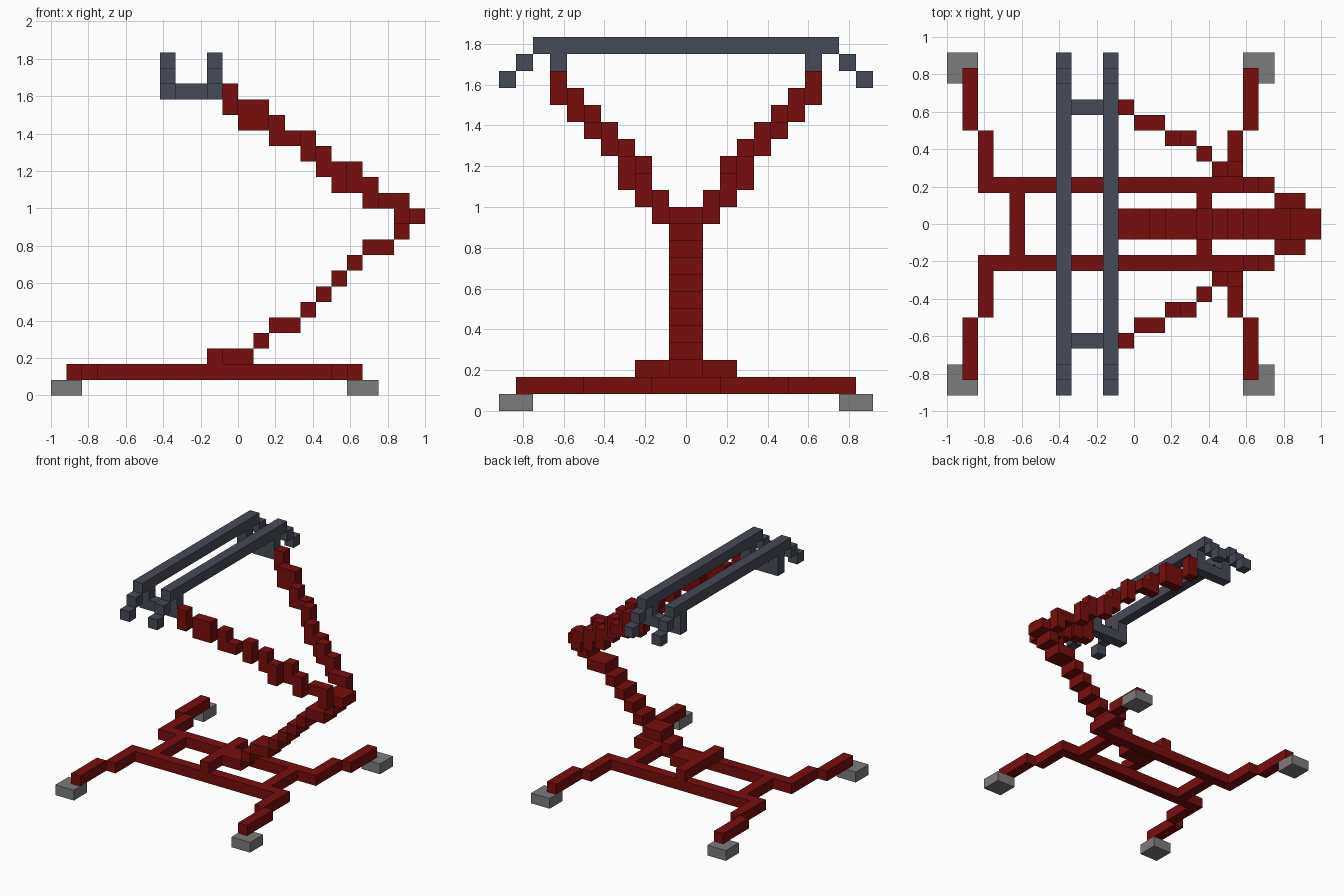
import bpy, bmesh
from mathutils import Vector

if "Cube" in bpy.data.objects:
    bpy.data.objects.remove(bpy.data.objects["Cube"], do_unlink=True)

U = 1 / 12  # size of one block


def material(name, rgb):
    m = bpy.data.materials.new(name)
    m.use_nodes = True
    m.diffuse_color = (*rgb, 1)
    m.node_tree.nodes["Principled BSDF"].inputs["Base Color"].default_value = (*rgb, 1)
    return m


RED = material("dark red", (0.19, 0.004, 0.004))
SLATE = material("slate grey", (0.062, 0.07, 0.095))
GREY = material("mid grey", (0.2, 0.2, 0.2))


def part(name, mat, boxes, mirror=False):
    """Join boxes given as (x0, x1, y0, y1, z0, z1) in blocks; optionally mirror front to back."""
    bm = bmesh.new()
    for x0, x1, y0, y1, z0, z1 in boxes:
        lo, size = Vector((x0, y0, z0)), Vector((x1 - x0, y1 - y0, z1 - z0))
        for v in bmesh.ops.create_cube(bm, size=1)["verts"]:
            v.co = (lo + (v.co + Vector((0.5, 0.5, 0.5))) * size) * U
    mesh = bpy.data.meshes.new(name)
    bm.to_mesh(mesh)
    bm.free()
    mesh.materials.append(mat)
    ob = bpy.data.objects.new(name, mesh)
    bpy.context.collection.objects.link(ob)
    if mirror:
        mod = ob.modifiers.new("Mirror", "MIRROR")
        mod.use_axis = (False, True, False)
        mod.use_mirror_merge = False
    return ob


# Feet and the stepped legs above them
for side, foot_x, outer_x, inner_x in (("right", -12, -11, -10), ("left", 7, 7, 6)):
    part(f"{side}_feet", GREY, [(foot_x, foot_x + 2, 9, 11, 0, 1)], True)
    part(f"{side}_legs", RED, [(outer_x, outer_x + 1, 6, 10, 1, 2),
                               (inner_x, inner_x + 1, 3, 6, 1, 2)], True)

# Base frame
part("base_rails", RED, [(-10, 7, 2, 3, 1, 2)], True)
part("cross_bars", RED, [(x, x + 1, -2, 2, 1, 2) for x in (-8, 4)])
part("spine_mount", RED, [(-2, -1, -3, 3, 2, 3)])

# Spine climbing to the hub: x range for each layer, starting at z = 2
steps = [(-1, 1), (1, 2), (2, 4), (4, 5), (5, 6), (6, 7), (7, 8), (8, 10), (10, 11), (10, 12)]
part("spine", RED, [(a, b, -1, 1, z, z + 1) for z, (a, b) in enumerate(steps, 2)])

# Upper arms fanning out from the hub: x0, x1, y, z0, z1
arm = [(10, 11, 1, 11, 13), (9, 10, 1, 12, 13), (8, 9, 2, 12, 14), (7, 8, 2, 13, 15),
       (6, 7, 3, 13, 15), (5, 6, 3, 14, 16), (4, 5, 4, 15, 17), (3, 4, 5, 16, 17),
       (2, 3, 5, 16, 18), (0, 2, 6, 17, 19), (-1, 0, 7, 18, 20)]
part("upper_arms", RED, [(a, b, y, y + 1, c, d) for a, b, y, c, d in arm], True)

# Brackets and the two top bars with drooping ends
part("bar_brackets", SLATE, [(-5, -1, 7, 8, 19, 20)], True)
for name, x in (("right", -5), ("left", -2)):
    part(f"{name}_top_bar", SLATE, [(x, x + 1, -9, 9, 21, 22)])
    part(f"{name}_bar_posts", SLATE, [(x, x + 1, 7, 8, 20, 21)], True)
    part(f"{name}_bar_ends", SLATE, [(x, x + 1, 9, 10, 20, 21), (x, x + 1, 10, 11, 19, 20)], True)
